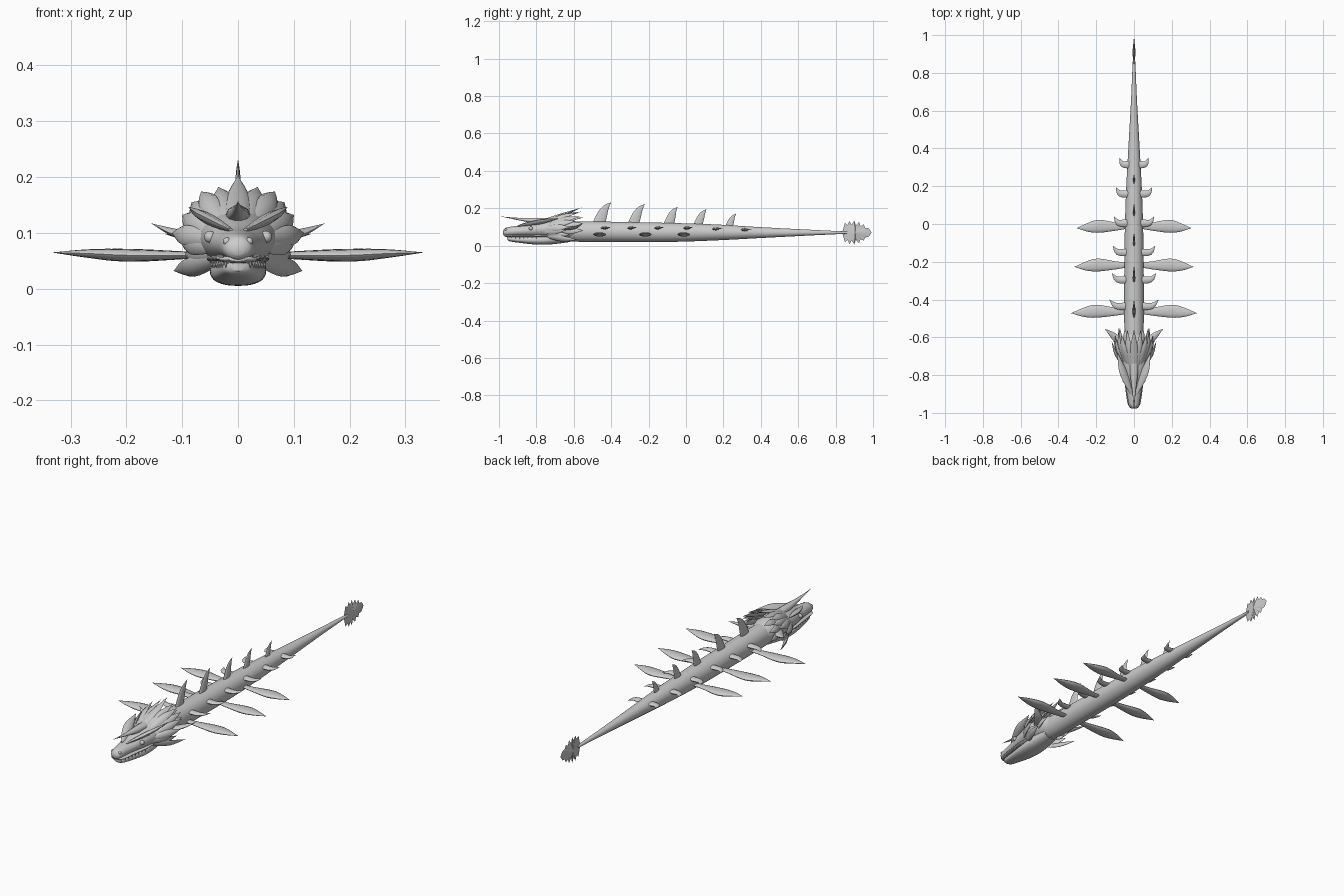
import bpy, bmesh, math
from mathutils import Vector

cube = bpy.data.objects.get("Cube")
if cube:
    bpy.data.objects.remove(cube, do_unlink=True)

GREY = (0.6, 0.6, 0.6, 1)
mat = bpy.data.materials.new("pale grey")
mat.use_nodes = True
mat.diffuse_color = GREY
mat.node_tree.nodes["Principled BSDF"].inputs["Base Color"].default_value = GREY


def finish(name, bm, smooth=True):
    bmesh.ops.recalc_face_normals(bm, faces=bm.faces)
    mesh = bpy.data.meshes.new(name)
    bm.to_mesh(mesh)
    bm.free()
    obj = bpy.data.objects.new(name, mesh)
    bpy.context.collection.objects.link(obj)
    mesh.materials.append(mat)
    if smooth:
        bpy.context.view_layer.objects.active = obj
        obj.select_set(True)
        bpy.ops.object.shade_smooth_by_angle(angle=math.radians(45))
        obj.select_set(False)
    return obj


def spline(keys, steps):
    """Smooth curve through rows of numbers."""
    rows = [Vector(k) for k in keys]
    out = []
    for i in range(len(rows) - 1):
        a, b, c, d = (rows[min(max(i + j, 0), len(rows) - 1)] for j in (-1, 0, 1, 2))
        for s in range(steps):
            t = s / steps
            out.append(b + (c - a) * t / 2 + (a * 2 - b * 5 + c * 4 - d) * t * t / 2
                       + (b * 3 - a - c * 3 + d) * t ** 3 / 2)
    return out + [rows[-1]]


def bridge(bm, rings):
    loops = [[bm.verts.new(p) for p in ring] for ring in rings]
    n = len(loops[0])
    for a, b in zip(loops, loops[1:]):
        for i in range(n):
            bm.faces.new((a[i], a[(i + 1) % n], b[(i + 1) % n], b[i]))
    bm.faces.new(loops[0])
    bm.faces.new(loops[-1])


def loft(name, keys, sides=32, steps=5, power=1.0):
    """Tube along y from rows of y, centre z, half width, half height."""
    rings = []
    for y, z, w, h in spline(keys, steps):
        ring = []
        for i in range(sides):
            a = math.tau * i / sides
            c, s = math.cos(a), math.sin(a)
            ring.append((w * math.copysign(abs(c) ** power, c), y,
                         z + h * math.copysign(abs(s) ** power, s)))
        rings.append(ring)
    bm = bmesh.new()
    bridge(bm, rings)
    return finish(name, bm)


def blade(name, path, widths, thick=0.3, up=(0, 0, 1), sides=8, steps=4, both=False):
    """Curved spike with a flattened section; both adds its mirrored twin."""
    pts = spline(path, steps)
    wid = spline([(w, 0, 0) for w in widths], steps)
    bm = bmesh.new()
    for sign in ((1, -1) if both else (1,)):
        rings = []
        for i, p in enumerate(pts):
            tan = (pts[min(i + 1, len(pts) - 1)] - pts[max(i - 1, 0)]).normalized()
            side = tan.cross(Vector(up)).normalized()
            nrm = side.cross(tan)
            w = max(wid[i].x, 0.0004)
            ring = []
            for k in range(sides):
                a = math.tau * k / sides
                q = p + side * w * math.cos(a) + nrm * w * thick * math.sin(a)
                ring.append((q.x * sign, q.y, q.z))
            rings.append(ring)
        bridge(bm, rings)
    return finish(name, bm)


# Long tapering body
loft("body", [(-0.72, 0.08, 0.04, 0.045), (-0.6, 0.076, 0.05, 0.054),
              (-0.4, 0.074, 0.052, 0.054), (-0.1, 0.071, 0.05, 0.051),
              (0.15, 0.071, 0.043, 0.043), (0.4, 0.07, 0.03, 0.029),
              (0.65, 0.07, 0.016, 0.016), (0.86, 0.07, 0.007, 0.006)])

# Skull, muzzle and lower jaw
loft("skull", [(-0.978, 0.07, 0.012, 0.01), (-0.965, 0.073, 0.026, 0.022),
               (-0.92, 0.077, 0.034, 0.027), (-0.87, 0.08, 0.043, 0.03),
               (-0.8, 0.086, 0.058, 0.042), (-0.72, 0.09, 0.07, 0.05),
               (-0.64, 0.088, 0.065, 0.054), (-0.57, 0.08, 0.045, 0.045)])
loft("lower_jaw", [(-0.955, 0.04, 0.012, 0.008), (-0.94, 0.036, 0.026, 0.013),
                   (-0.88, 0.032, 0.037, 0.018), (-0.8, 0.03, 0.048, 0.024),
                   (-0.72, 0.035, 0.05, 0.028), (-0.62, 0.05, 0.04, 0.03)], power=0.85)
loft("upper_lip", [(-0.97, 0.054, 0.018, 0.005), (-0.95, 0.053, 0.034, 0.007),
                   (-0.87, 0.054, 0.046, 0.008), (-0.78, 0.053, 0.056, 0.01),
                   (-0.7, 0.055, 0.05, 0.01)])

# Teeth along the lip
for i in range(8):
    y = -0.955 + i * 0.022
    x = 0.022 + 0.025 * (i / 7) ** 0.7
    blade("tooth_pair", [(x, y, 0.05), (x, y, 0.037)], [0.004, 0], 0.8,
          up=(0, 1, 0), sides=6, steps=1, both=True)

# Eyes, nostrils and brows
for sign, side in ((1, "left"), (-1, "right")):
    for part, spot, size in (("eye", (0.05, -0.83, 0.093), 0.011),
                             ("nostril", (0.02, -0.963, 0.085), 0.007)):
        bm = bmesh.new()
        bmesh.ops.create_uvsphere(bm, u_segments=16, v_segments=8, radius=size)
        bmesh.ops.translate(bm, verts=bm.verts, vec=(spot[0] * sign, spot[1], spot[2]))
        finish(side + "_" + part, bm)
blade("brow_pair", [(0.012, -0.9, 0.105), (0.035, -0.84, 0.116), (0.062, -0.77, 0.13),
                    (0.088, -0.68, 0.146)], [0.006, 0.019, 0.021, 0], 0.45,
      up=(-0.5, 0, 1), both=True)

# Forehead horn
blade("forehead_horn", [(0, -0.7, 0.13), (0, -0.8, 0.134), (0, -0.89, 0.142), (0, -0.99, 0.156)],
      [0.024, 0.02, 0.009, 0], 0.8, sides=10)

# Mane: layered spikes sweeping back; each row gives root and tip, then width
MANE = [
    ((0.018, -0.76, 0.125), (0.035, -0.56, 0.182), 0.019),
    ((0.035, -0.74, 0.125), (0.066, -0.58, 0.174), 0.019),
    ((0.05, -0.73, 0.115), (0.083, -0.57, 0.155), 0.019),
    ((0.055, -0.75, 0.1), (0.1, -0.59, 0.132), 0.019),
    ((0.06, -0.75, 0.09), (0.118, -0.62, 0.1), 0.018),
    ((0.055, -0.76, 0.075), (0.102, -0.64, 0.085), 0.018),
    ((0.05, -0.74, 0.06), (0.095, -0.62, 0.06), 0.018),
    ((0.045, -0.74, 0.05), (0.115, -0.58, 0.032), 0.018),
    ((0.04, -0.68, 0.08), (0.082, -0.55, 0.08), 0.018),
    ((0.03, -0.68, 0.12), (0.048, -0.55, 0.15), 0.017),
    ((0.045, -0.68, 0.1), (0.075, -0.55, 0.12), 0.017),
]
for root, tip, width in MANE:
    r, t = Vector(root), Vector(tip)
    out = Vector((r.x, 0, r.z - 0.075)).normalized()
    mid = r.lerp(t, 0.5) + out * 0.008
    blade("mane_spike_pair", [r, mid, t], [width * 0.7, width, 0], 0.4, up=out, both=True)
blade("mane_crest", [(0, -0.78, 0.125), (0, -0.67, 0.162), (0, -0.56, 0.203)],
      [0.02, 0.022, 0], 0.45, sides=10)

# Large cheek horns
blade("cheek_horn_pair", [(0.055, -0.65, 0.09), (0.105, -0.595, 0.098), (0.155, -0.555, 0.117)],
      [0.02, 0.018, 0], 0.45, both=True)

# Dorsal fins: base y, tip y, tip z, half width
for y, ty, tz, w in ((-0.465, -0.4, 0.232, 0.034), (-0.28, -0.22, 0.222, 0.031),
                     (-0.09, -0.045, 0.207, 0.028), (0.065, 0.11, 0.195, 0.025),
                     (0.23, 0.268, 0.172, 0.021)):
    base = 0.105 - max(y, 0) * 0.08
    blade("dorsal_fin", [(0, y - 0.005, base), (0, y + (ty - y) * 0.28, base + (tz - base) * 0.5),
                         (0, y + (ty - y) * 0.6, base + (tz - base) * 0.8), (0, ty, tz)],
          [w, w * 0.78, w * 0.45, 0], 0.24, up=(1, 0, 0), sides=10)

# Small upper side spikes: y and reach
for y, reach in ((-0.43, 0.13), (-0.29, 0.117), (-0.145, 0.112), (0.01, 0.106),
                 (0.165, 0.096), (0.32, 0.075)):
    root = 0.035 - max(y, 0) * 0.05
    z = 0.095 - max(y, 0) * 0.03
    blade("side_spike_pair", [(root, y - 0.005, z), ((root + reach) / 2 + 0.012, y - 0.003, z),
                              (reach, y + 0.03, z + 0.003)], [0.02, 0.016, 0], 0.42, both=True)

# Broad paddle fins
for y, reach in ((-0.46, 0.333), (-0.215, 0.315), (-0.01, 0.302)):
    blade("paddle_fin_pair", [(0.035, y, 0.06), (0.09, y - 0.004, 0.06),
                              (reach * 0.6, y - 0.002, 0.06), (reach * 0.8, y - 0.008, 0.063),
                              (reach, y - 0.012, 0.065)],
          [0.014, 0.02, 0.034, 0.024, 0], 0.33, sides=12, both=True)

# Jagged tail fan, thickest along its middle
outline = [(0.835, 0.07)]
upper = []
for i in range(6):
    t = i / 5
    spread = 0.064 * math.sin(math.pi * (0.3 + 0.58 * t))
    tip_y = 0.85 + 0.125 * t
    upper += [(tip_y, spread), (tip_y + 0.008, spread * 0.6)]
outline += [(y, 0.07 + h) for y, h in upper] + [(0.992, 0.07)]
outline += [(y, 0.07 - h) for y, h in reversed(upper)]
bm = bmesh.new()
rim = [bm.verts.new((0, y, z)) for y, z in outline]
for x in (0.009, -0.009):
    hub = bm.verts.new((x, 0.905, 0.07))
    for i, v in enumerate(rim):
        bm.faces.new((v, rim[(i + 1) % len(rim)], hub))
finish("tail_fan", bm, smooth=False)
